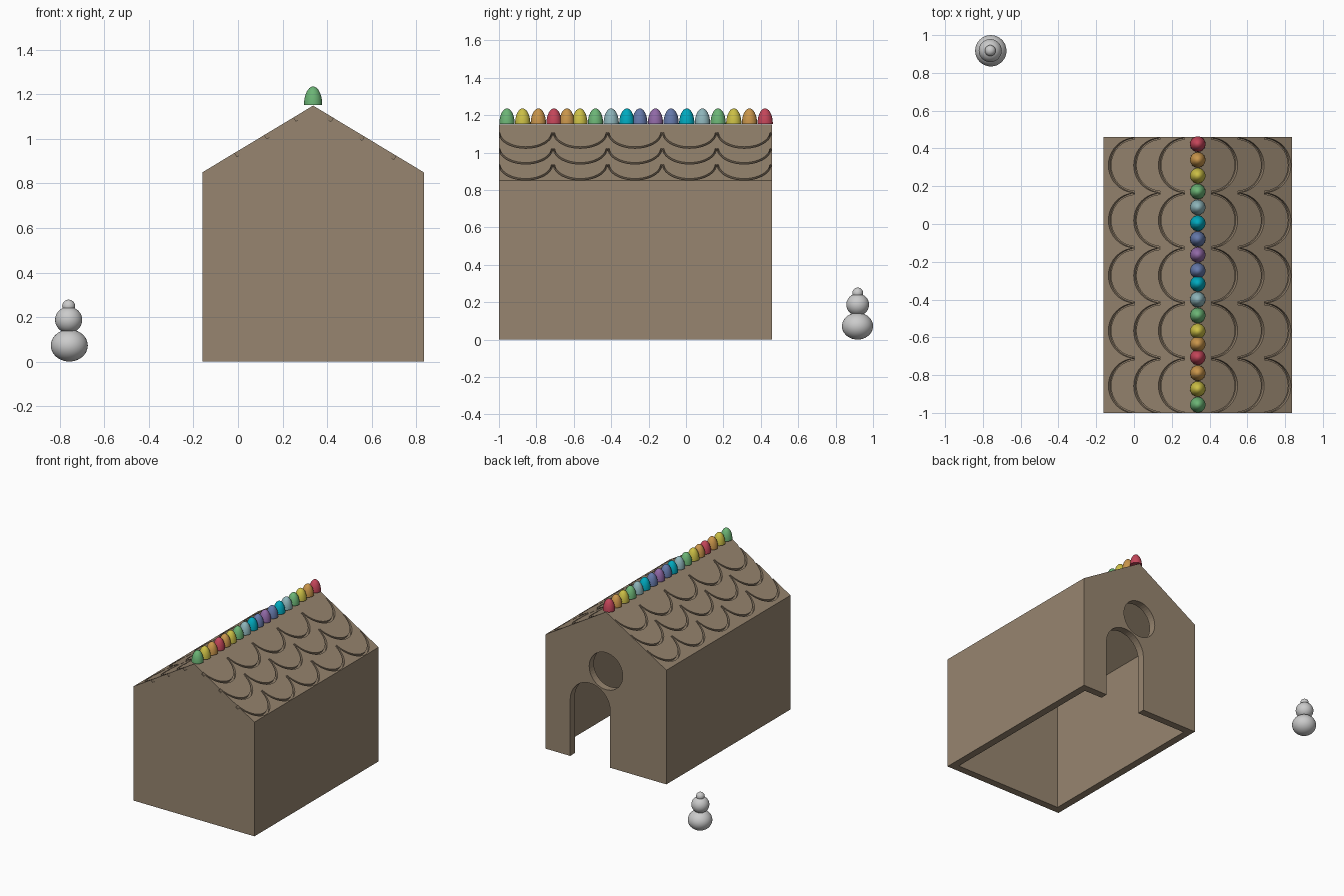
import bpy, bmesh
from math import sin, cos, pi
from mathutils import Vector

if "Cube" in bpy.data.objects:
    bpy.data.objects.remove(bpy.data.objects["Cube"])

CX, HALF = 0.3375, 0.498           # ridge line and half width of the house
Y0, Y1 = -1.0, 0.46                # front and back walls
EAVE, RIDGE, T = 0.85, 1.15, 0.055


def material(name, rgb):
    m = bpy.data.materials.new(name)
    m.diffuse_color = (*rgb, 1)
    m.use_nodes = True
    m.node_tree.nodes["Principled BSDF"].inputs["Base Color"].default_value = m.diffuse_color
    return m


def make_object(name, bm, mat=None):
    bmesh.ops.recalc_face_normals(bm, faces=bm.faces)
    me = bpy.data.meshes.new(name)
    bm.to_mesh(me)
    bm.free()
    ob = bpy.data.objects.new(name, me)
    bpy.context.collection.objects.link(ob)
    if mat:
        me.materials.append(mat)
    return ob


def prism(name, profile, y0, y1, mat=None):
    """Extrude an (x, z) profile along y."""
    bm = bmesh.new()
    face = bm.faces.new([bm.verts.new((x, y0, z)) for x, z in profile])
    ext = bmesh.ops.extrude_face_region(bm, geom=[face])["geom"]
    bmesh.ops.translate(bm, vec=(0, y1 - y0, 0),
                        verts=[v for v in ext if isinstance(v, bmesh.types.BMVert)])
    return make_object(name, bm, mat)


def gable(half, base, eave, ridge):
    return [(CX - half, base), (CX + half, base), (CX + half, eave),
            (CX, ridge), (CX - half, eave)]


def arc(cx, cz, r, a0, a1, n):
    return [(cx + r * cos(a0 + (a1 - a0) * i / n), cz + r * sin(a0 + (a1 - a0) * i / n))
            for i in range(n + 1)]


def cut(target, cutter):
    cutter.hide_render = True
    cutter.display_type = 'WIRE'
    mod = target.modifiers.new(cutter.name, 'BOOLEAN')
    mod.operation = 'DIFFERENCE'
    mod.solver = 'EXACT'
    mod.object = cutter


# House shell, hollow and open underneath
brown = material("gingerbread", (0.31, 0.235, 0.16))
house = prism("house", gable(HALF, 0, EAVE, RIDGE), Y0, Y1, brown)
slope = (RIDGE - EAVE) / HALF
drop = T * (1 + slope ** 2) ** 0.5
cut(house, prism("cavity_cutter",
                 gable(HALF - T, -0.1, EAVE + T * slope - drop, RIDGE - drop),
                 Y0 + T, Y1 - T, brown))

# Arched doorway and round window in the back wall
door = [(0.302, -0.1), (0.632, -0.1)] + arc(0.467, 0.42, 0.165, 0, pi, 24)
cut(house, prism("door_cutter", door, Y1 - 0.15, Y1 + 0.1, brown))
cut(house, prism("window_cutter", arc(CX, 0.71, 0.138, 0, 2 * pi, 40)[:-1],
                 Y1 - 0.15, Y1 + 0.1, brown))

# Scalloped grooves on both roof slopes
bm = bmesh.new()
N, pitch = 20, (Y1 - Y0) / 5
for side, ends in ((1, (0.41, 0.55, 0.692)), (-1, (0.268, 0.137, 0.003))):
    down = Vector((side, 0, -slope)).normalized()
    normal = Vector((side * slope, 0, 1)).normalized()
    for x in ends:
        for k in range(5):
            c = Vector((x, Y0 + pitch * (k + 0.5) - 0.003,
                        RIDGE - abs(x - CX) * slope))
            rings = []
            for i in range(N + 1):
                a = pi * i / N
                w = 0.007 + 0.009 * sin(a)
                ring = []
                for d, h in ((0, 0.012), (w, 0.012), (w, -0.02), (0, -0.02)):
                    p = c + down * (0.162 - d) * sin(a) + normal * h
                    p.y += (0.1445 - d) * cos(a)
                    ring.append(bm.verts.new(p))
                rings.append(ring)
            for r, s in zip(rings, rings[1:]):
                for j in range(4):
                    bm.faces.new((r[j], r[j - 1], s[j - 1], s[j]))
            bm.faces.new(rings[0])
            bm.faces.new(rings[-1][::-1])
cut(house, make_object("scallop_cutter", bm, brown))


def ball(name, loc, r, rz, mat=None, dome=False):
    bm = bmesh.new()
    bmesh.ops.create_uvsphere(bm, u_segments=32, v_segments=20, radius=1)
    if dome:                        # keep the upper half with a flat base
        res = bmesh.ops.bisect_plane(bm, geom=bm.verts[:] + bm.edges[:] + bm.faces[:],
                                     plane_co=(0, 0, 0), plane_no=(0, 0, -1),
                                     dist=1e-4, clear_outer=True)
        bmesh.ops.holes_fill(bm, edges=[e for e in bm.edges if e.is_boundary])
    for f in bm.faces:
        f.smooth = len(f.verts) < 8
    bmesh.ops.scale(bm, vec=(r, r, rz), verts=bm.verts)
    ob = make_object(name, bm, mat)
    ob.location = loc
    return ob


# Row of candy domes along the ridge, front to back
colours = {
    "g": material("green", (0.15, 0.46, 0.18)), "y": material("yellow", (0.60, 0.52, 0.06)),
    "o": material("orange", (0.58, 0.30, 0.07)), "r": material("red", (0.55, 0.06, 0.10)),
    "t": material("pale_teal", (0.27, 0.46, 0.49)), "c": material("cyan", (0.0, 0.40, 0.52)),
    "b": material("blue", (0.13, 0.19, 0.40)), "p": material("purple", (0.28, 0.14, 0.38)),
}
y = -0.957
for i, key in enumerate("gyoroygtcbpbctgyor"):
    ball(f"ridge_candy_{i + 1}", (CX, y, 1.153), 0.041, 0.083, colours[key], dome=True)
    y += 0.069 if i in (3, 4, 8) else 0.0838

# Small stack of three snowballs behind the house
ball("snow_body", (-0.758, 0.917, 0.072), 0.083, 0.072)
ball("snow_middle", (-0.761, 0.918, 0.187), 0.061, 0.059)
ball("snow_head", (-0.761, 0.918, 0.249), 0.029, 0.029)
